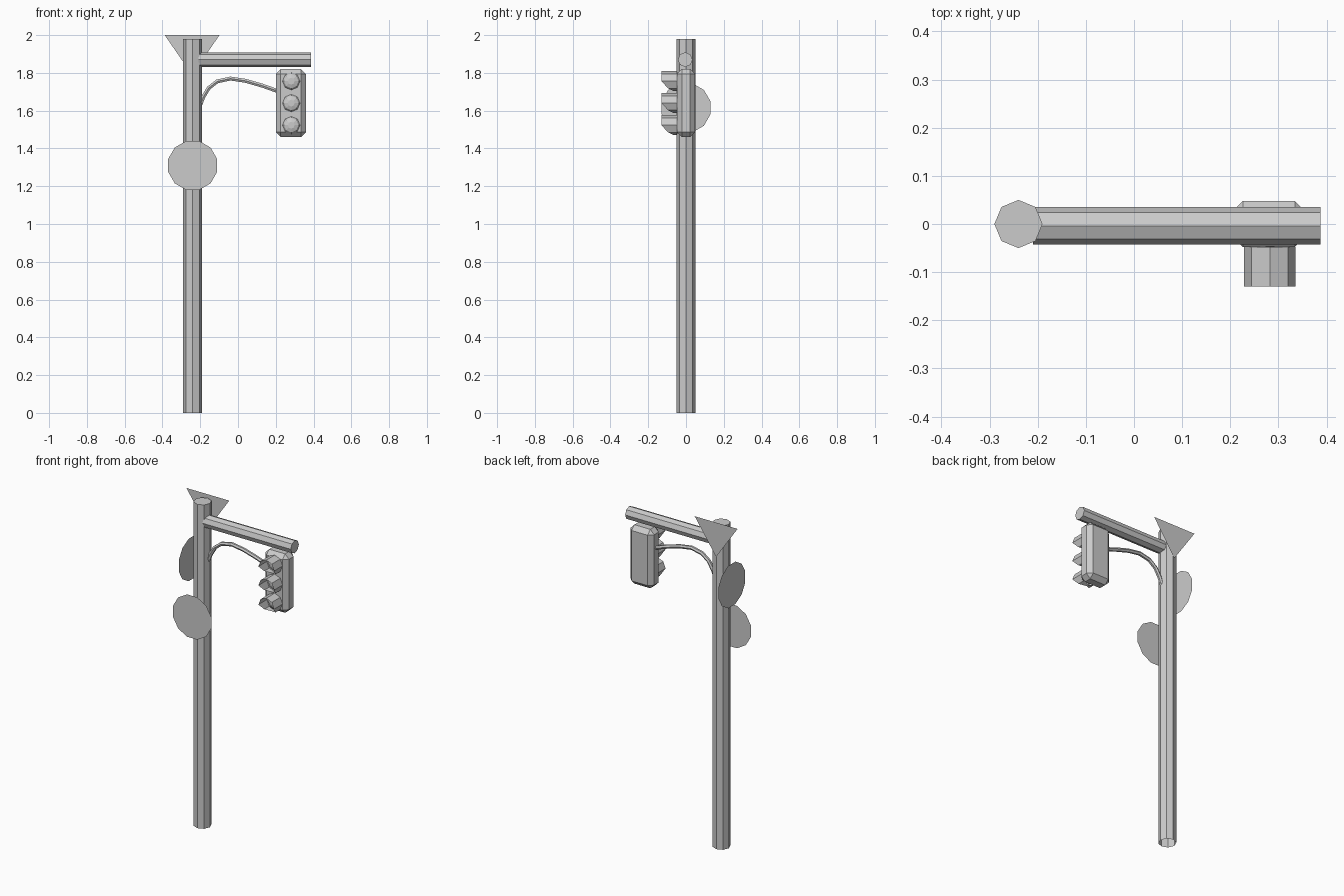
import bpy, bmesh, math
from mathutils import Vector

if "Cube" in bpy.data.objects:
    bpy.data.objects.remove(bpy.data.objects["Cube"])


def make(name, verts, faces):
    me = bpy.data.meshes.new(name)
    me.from_pydata(verts, [], faces)
    ob = bpy.data.objects.new(name, me)
    bpy.context.collection.objects.link(ob)
    return ob


def ring(c, u, v, r, n, turn=0.0):
    """n points of a circle round c in the plane of u and v"""
    c, u, v = Vector(c), Vector(u), Vector(v)
    return [c + r * (math.cos(a) * u + math.sin(a) * v)
            for a in (turn + 2 * math.pi * i / n for i in range(n))]


def loft(name, rings, cap_start=True, cap_end=True):
    n = len(rings[0])
    verts = [p for rg in rings for p in rg]
    faces = [(k * n + i, k * n + (i + 1) % n, (k + 1) * n + (i + 1) % n, (k + 1) * n + i)
             for k in range(len(rings) - 1) for i in range(n)]
    if cap_start:
        faces.append(tuple(reversed(range(n))))
    if cap_end:
        faces.append(tuple(range(len(verts) - n, len(verts))))
    return make(name, verts, faces)


X, Y, Z = (1, 0, 0), (0, 1, 0), (0, 0, 1)
PX = -0.24

# Pole, open at the base
loft("pole", [ring((PX, 0, z), X, Y, 0.05, 8) for z in (0, 1.98)], cap_start=False)

# Horizontal arm
loft("arm", [ring((x, -0.004, 1.87), Y, Z, 0.039, 8) for x in (-0.21, 0.387)])

# Curved bracket
path = [Vector((x, 0, z)) for x, z in
        [(-0.2, 1.63), (-0.185, 1.67), (-0.155, 1.72), (-0.11, 1.755), (-0.04, 1.77),
         (0.04, 1.758), (0.13, 1.732), (0.22, 1.7)]]
rings = []
for i, p in enumerate(path):
    t = (path[min(i + 1, len(path) - 1)] - path[max(i - 1, 0)]).normalized()
    rings.append(ring(p, Vector(Y), t.cross(Vector(Y)), 0.012, 6))
loft("bracket", rings)

# Flat signs
turn = math.pi / 12
make("front_round_sign", ring((PX, -0.1, 1.31), X, Z, 0.134, 12, turn), [tuple(range(12))])
make("side_round_sign", ring((-0.31, 0, 1.615), Z, Y, 0.134, 12, turn), [tuple(range(12))])
make("triangle_sign", [(-0.388, 0.056, 2), (-0.098, 0.056, 2), (-0.243, 0.056, 1.79)], [(0, 1, 2)])

# Signal housing: chamfered box
bm = bmesh.new()
bmesh.ops.create_cube(bm, size=1)
for v in bm.verts:
    v.co = Vector((0.28 + v.co.x * 0.16, v.co.y * 0.096, 1.64 + v.co.z * 0.36))
bmesh.ops.bevel(bm, geom=bm.edges[:], offset=0.026, segments=1, affect='EDGES')
house = make("signal_housing", [], [])
bm.to_mesh(house.data)
bm.free()

# Lamps with visors cut back towards the bottom
front = [-0.13, -0.13, -0.13, -0.13, -0.13, -0.095, -0.065, -0.095]
for name, z in (("top", 1.756), ("middle", 1.64), ("bottom", 1.523)):
    c = (0.282, -0.048, z)
    back = ring(c, X, Z, 0.053, 8)
    tip = [Vector((p.x, y, p.z)) for p, y in zip(back, front)]
    loft(name + "_visor", [back, tip], False, False)
    loft(name + "_lens", [ring((0.282, y, z), X, Z, r, 8)
                          for y, r in ((-0.046, 0.048), (-0.058, 0.038), (-0.065, 0.018))], False)
